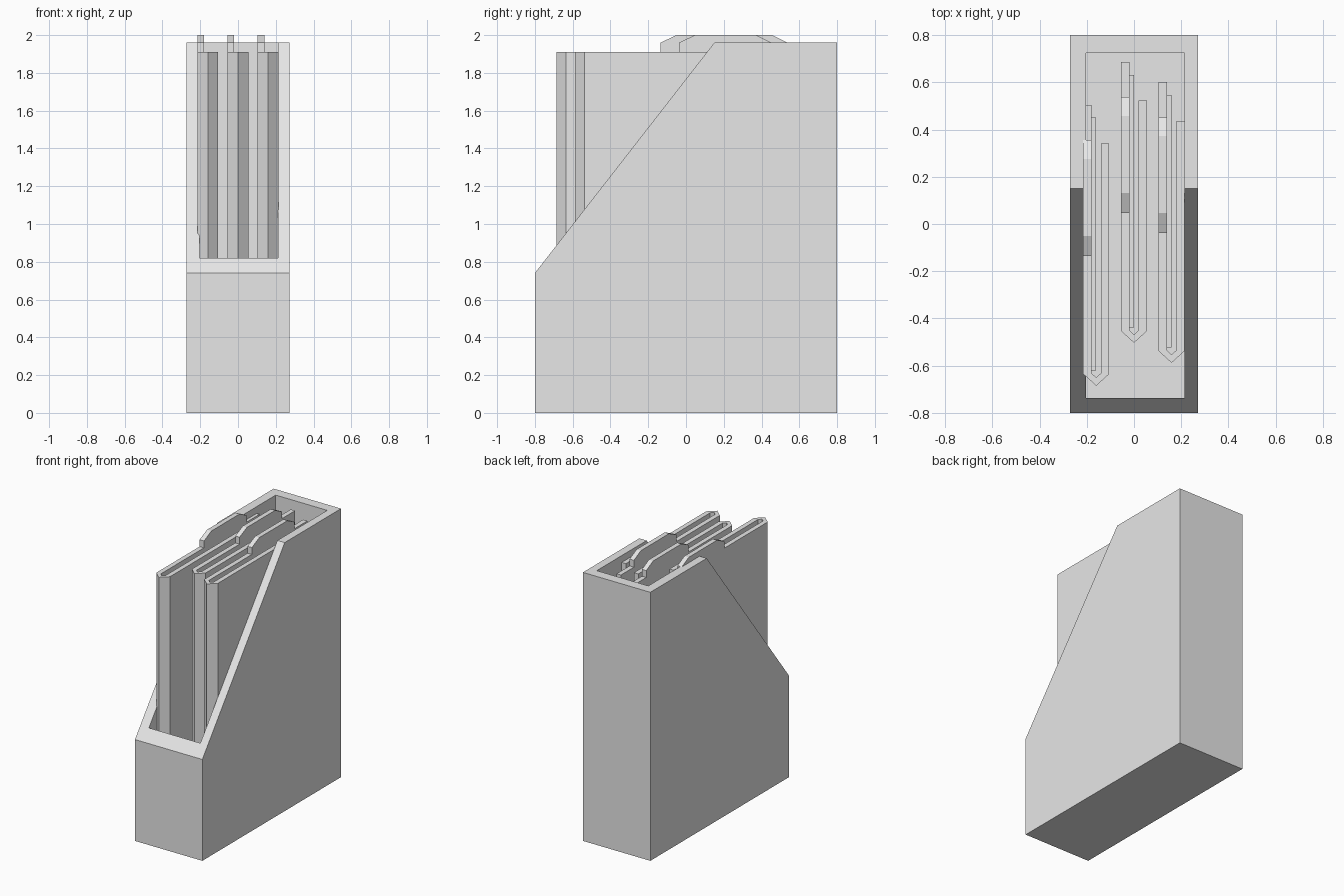
import bpy
import bmesh
from mathutils import Vector

cube = bpy.data.objects.get("Cube")
if cube:
    bpy.data.objects.remove(cube, do_unlink=True)

grey = bpy.data.materials.new("light_grey")
grey.use_nodes = True
grey.diffuse_color = (0.8, 0.8, 0.8, 1)
grey.node_tree.nodes["Principled BSDF"].inputs["Base Color"].default_value = (0.8, 0.8, 0.8, 1)


def prism(name, outline, axis, start, end):
    """Extrude an outline along axis: 'x' takes (y, z) points, 'z' takes (x, y) points."""
    bm = bmesh.new()
    if axis == "x":
        verts = [bm.verts.new((start, a, b)) for a, b in outline]
        step = Vector((end - start, 0, 0))
    else:
        verts = [bm.verts.new((a, b, start)) for a, b in outline]
        step = Vector((0, 0, end - start))
    face = bm.faces.new(verts)
    grown = bmesh.ops.extrude_face_region(bm, geom=[face], use_keep_orig=True)
    moved = [g for g in grown["geom"] if isinstance(g, bmesh.types.BMVert)]
    bmesh.ops.translate(bm, vec=step, verts=moved)
    bmesh.ops.recalc_face_normals(bm, faces=bm.faces)
    mesh = bpy.data.meshes.new(name)
    bm.to_mesh(mesh)
    bm.free()
    mesh.materials.append(grey)
    obj = bpy.data.objects.new(name, mesh)
    bpy.context.collection.objects.link(obj)
    return obj


def rectangle(a0, a1, b0, b1):
    return [(a0, b0), (a1, b0), (a1, b1), (a0, b1)]


# Sloped file box, hollowed from above
WIDTH, BASE = 0.272, 0.06
side = [(-0.8, 0), (0.8, 0), (0.8, 1.96), (0.15, 1.96), (-0.8, 0.74)]
box = prism("file_box", side, "x", -WIDTH, WIDTH)
cutter = prism("box_cavity", rectangle(-0.203, 0.213, -0.738, 0.725), "z", BASE, 2.5)
cutter.hide_render = True
hollow = box.modifiers.new("hollow", "BOOLEAN")
hollow.operation = "DIFFERENCE"
hollow.solver = "EXACT"
hollow.object = cutter
bpy.context.view_layer.objects.active = box
bpy.ops.object.modifier_apply(modifier=hollow.name)
bpy.data.objects.remove(cutter, do_unlink=True)

# Folders: a pointed fold at the front, two leaves, a raised tab and a sheet
OUT, INN, TOP = 0.055, 0.02, 1.91


def folder(label, x, y):
    plan = [(0, 0), (OUT, 0.05), (OUT, 1.025), (INN, 1.025), (INN, 0.053),
            (0, 0.035), (-INN, 0.053), (-INN, 1.19), (-OUT, 1.19), (-OUT, 0.05)]
    prism(label + "_folder", [(x + a, y + b) for a, b in plan], "z", BASE, TOP)
    tab = [(0.55, TOP), (0.55, 1.96), (0.635, 2.0), (0.96, 2.0), (1.04, 1.96), (1.04, TOP)]
    prism(label + "_folder_tab", [(y + a, z) for a, z in tab], "x", x - OUT, x - INN)
    sheet = rectangle(x - INN, x, y + 0.065, y + 1.135)
    prism(label + "_sheet", sheet, "z", BASE, 1.82)


for label, x, y in (("right", -0.16, -0.685), ("middle", 0, -0.503), ("left", 0.159, -0.588)):
    folder(label, x, y)
